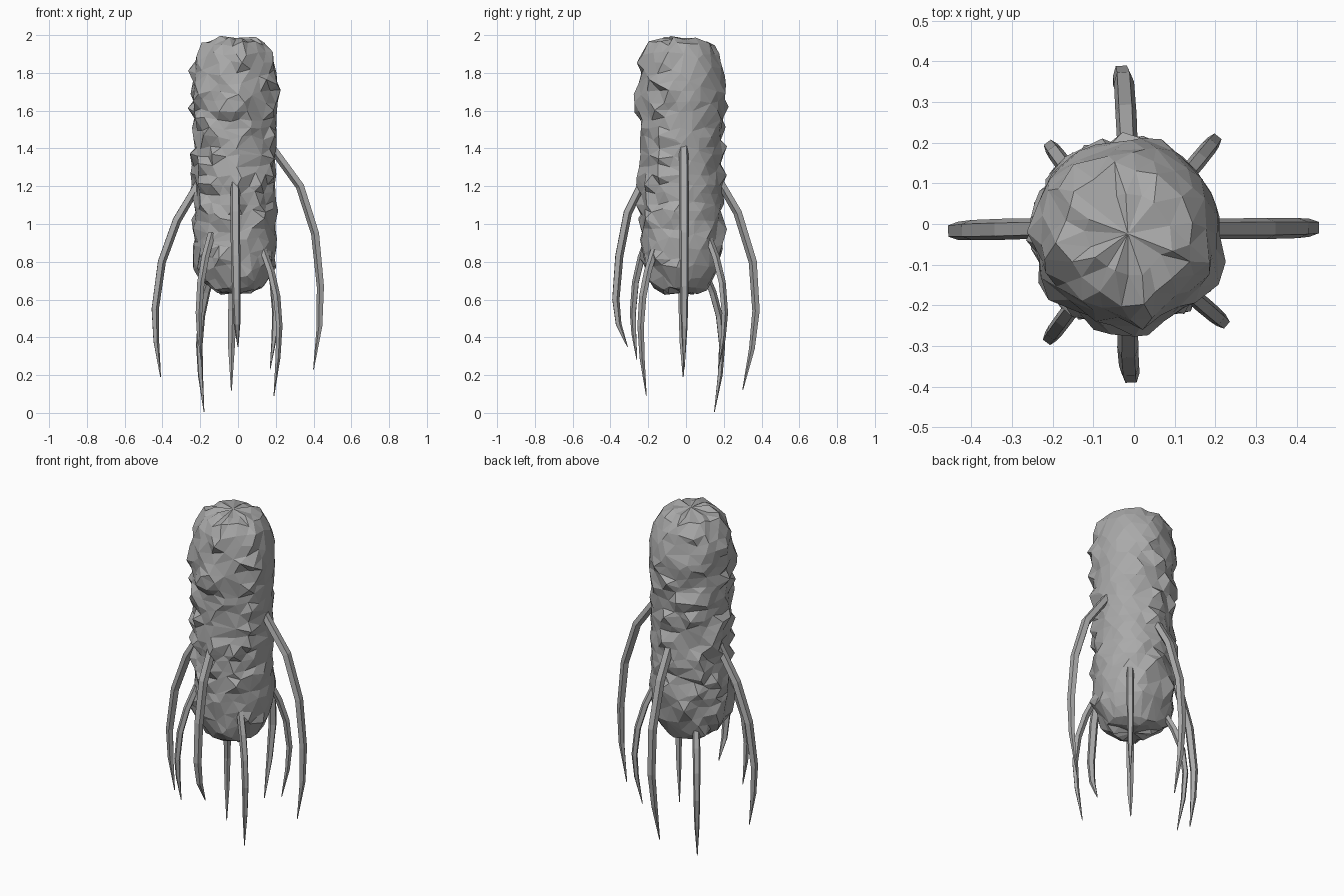
import bpy, bmesh, math, random
from mathutils import Vector, noise

if "Cube" in bpy.data.objects:
    bpy.data.objects.remove(bpy.data.objects["Cube"])

random.seed(11)

grey = bpy.data.materials.new("stone grey")
grey.diffuse_color = (0.4, 0.4, 0.4, 1)
grey.use_nodes = True
grey.node_tree.nodes["Principled BSDF"].inputs["Base Color"].default_value = grey.diffuse_color


def finish(bm, name):
    bmesh.ops.recalc_face_normals(bm, faces=bm.faces)
    me = bpy.data.meshes.new(name)
    bm.to_mesh(me)
    bm.free()
    me.materials.append(grey)
    ob = bpy.data.objects.new(name, me)
    bpy.context.collection.objects.link(ob)
    return ob


def skin(bm, rings):
    """Join successive vertex rings with quads."""
    for a, b in zip(rings, rings[1:]):
        n = len(a)
        for i in range(n):
            bm.faces.new((a[i], a[(i + 1) % n], b[(i + 1) % n], b[i]))


# Rough capsule body: rings along a radius profile, jittered into rocky lumps
PROFILE = [(0.64, 0.09), (0.665, 0.14), (0.71, 0.175), (0.77, 0.202), (0.85, 0.219),
           (1.2, 0.213), (1.5, 0.218), (1.75, 0.228), (1.83, 0.218), (1.90, 0.195),
           (1.955, 0.16), (1.98, 0.10)]


def radius(z):
    for (z0, r0), (z1, r1) in zip(PROFILE, PROFILE[1:]):
        if z <= z1:
            return r0 + (r1 - r0) * (z - z0) / (z1 - z0)
    return PROFILE[-1][1]


CX, CY, SIDES = -0.015, -0.024, 20
heights = [0.64, 0.665, 0.71, 0.77] + [0.82 + 0.049 * i for i in range(21)] + [1.85, 1.90, 1.955, 1.98]
bm = bmesh.new()
rings = []
for k, z in enumerate(heights):
    ring = []
    end = z < 0.7 or z > 1.88
    for i in range(SIDES):
        a = math.tau * (i + 0.5 * (k % 2)) / SIDES
        # the back right is worn smooth, the rest is lumpy
        rough = 1 - 0.65 * min(1, max(0, (math.cos(a - 0.5) - 0.65) / 0.25))
        lump = random.choice((-0.009, -0.005, -0.002, 0.003, 0.010, 0.027))
        r = radius(z) + rough * lump * (0.7 if end else 1)
        r += 0.006 * noise.noise(Vector((math.cos(a) * 2, math.sin(a) * 2, z * 4)))
        a += rough * random.uniform(-0.07, 0.07)
        dz = rough * random.uniform(-0.016, 0.016)
        ring.append(bm.verts.new((CX + r * math.cos(a), CY + r * math.sin(a), z + dz)))
    rings.append(ring)
skin(bm, rings)
for ring, z in ((rings[0], 0.635), (rings[-1], 1.985)):
    tip = bm.verts.new((CX, CY, z))
    for i in range(SIDES):
        bm.faces.new((ring[i], ring[(i + 1) % SIDES], tip))
bmesh.ops.triangulate(bm, faces=bm.faces)
body = finish(bm, "body")
# Thin the facets so they become irregular
dec = body.modifiers.new("facets", 'DECIMATE')
dec.ratio = 0.85


# Tentacles: five-sided tapering tubes that arch outward and droop to a point
def tentacle(name, path, width=0.026):
    pts = [Vector(p) for p in path]
    out = Vector((pts[3].x - pts[0].x, pts[3].y - pts[0].y, 0)).normalized()
    side = Vector((0, 0, 1)).cross(out)
    bm = bmesh.new()
    rings = []
    scale = (1.0, 1.05, 1.0, 0.9, 0.7, 0.1)
    for i, p in enumerate(pts):
        d = (pts[min(i + 1, len(pts) - 1)] - pts[max(i - 1, 0)]).normalized()
        nrm = side.cross(d).normalized()
        w = width * scale[i]
        rings.append([bm.verts.new(p + side * (w * math.cos(t)) + nrm * (w * 0.9 * math.sin(t)))
                      for t in (math.tau * (j + 0.25) / 5 for j in range(5))])
    skin(bm, rings)
    bm.faces.new(rings[0])
    bm.faces.new(rings[-1])
    finish(bm, name)


# Four long tentacles
tentacle("tentacle_right", [(0.17, -0.012, 1.42), (0.33, -0.011, 1.20), (0.410, -0.01, 0.95),
                            (0.438, -0.009, 0.67), (0.433, -0.009, 0.46), (0.40, -0.01, 0.23)])
tentacle("tentacle_left", [(-0.20, -0.01, 1.23), (-0.325, -0.013, 1.02), (-0.405, -0.015, 0.80),
                           (-0.440, -0.017, 0.55), (-0.434, -0.017, 0.38), (-0.41, -0.015, 0.19)])
tentacle("tentacle_back", [(-0.015, 0.17, 1.24), (-0.02, 0.275, 1.06), (-0.025, 0.355, 0.80),
                           (-0.03, 0.372, 0.54), (-0.035, 0.35, 0.34), (-0.035, 0.30, 0.12)])
tentacle("tentacle_front", [(-0.015, -0.21, 1.26), (-0.015, -0.31, 1.06), (-0.012, -0.355, 0.83),
                            (-0.008, -0.373, 0.60), (-0.005, -0.358, 0.47), (0, -0.31, 0.35)])


# Four short diagonal tentacles: root, widest point, tip
def diagonal(name, root, bulge, tip):
    a, b, c = Vector(root), Vector(bulge), Vector(tip)
    path = []
    for u, v in ((0, 0), (0.5, 0.3), (0.85, 0.62), (1, 1)):
        path.append((a.x + (b.x - a.x) * u, a.y + (b.y - a.y) * u, a.z + (b.z - a.z) * v))
    path += [tuple(b.lerp(c, 0.45) + Vector(((b.x - c.x) * 0.2, (b.y - c.y) * 0.2, 0))), tuple(c)]
    tentacle(name, path, 0.021)


diagonal("tentacle_front_left", (-0.14, -0.19, 0.95), (-0.207, -0.28, 0.53), (-0.195, -0.26, 0.28))
diagonal("tentacle_front_right", (0.13, -0.165, 0.87), (0.218, -0.24, 0.46), (0.19, -0.21, 0.09))
diagonal("tentacle_back_right", (0.12, 0.11, 0.95), (0.198, 0.205, 0.53), (0.17, 0.17, 0.23))
diagonal("tentacle_back_left", (-0.13, 0.09, 0.76), (-0.205, 0.19, 0.36), (-0.18, 0.15, 0.005))
